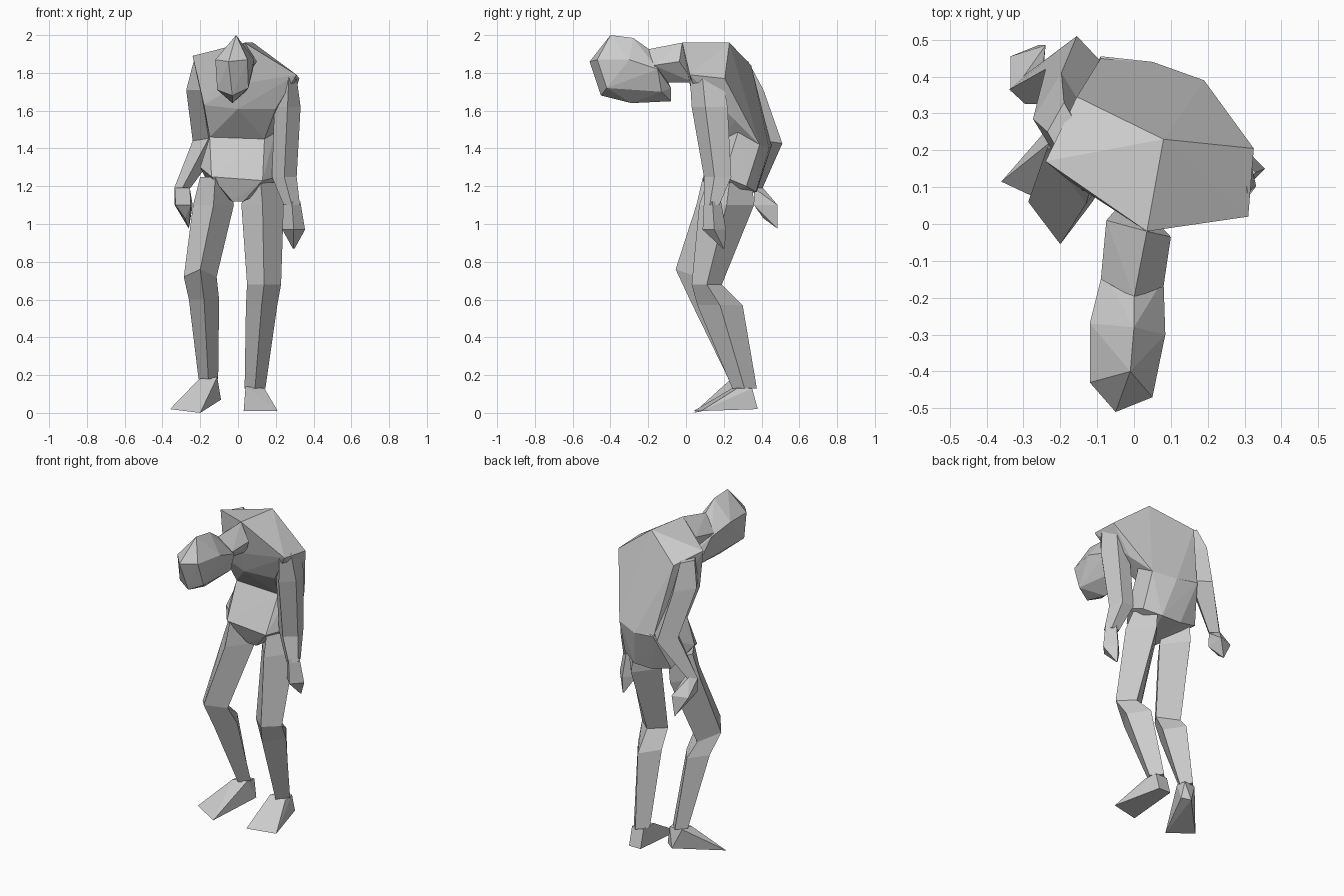
import bpy
import bmesh
from math import sin, cos, tau

default_cube = bpy.data.objects.get("Cube")
if default_cube:
    bpy.data.objects.remove(default_cube, do_unlink=True)

# One plain clay colour for the whole figure
clay = bpy.data.materials.new("plain_grey")
clay.use_nodes = True
grey = (0.6, 0.6, 0.6, 1)
clay.diffuse_color = grey
clay.node_tree.nodes["Principled BSDF"].inputs["Base Color"].default_value = grey


def finish(name, mesh_builder):
    """Turn a bmesh into a flat shaded, coloured object."""
    bmesh.ops.recalc_face_normals(mesh_builder, faces=mesh_builder.faces)
    mesh = bpy.data.meshes.new(name)
    mesh_builder.to_mesh(mesh)
    mesh_builder.free()
    mesh.materials.append(clay)
    part = bpy.data.objects.new(name, mesh)
    bpy.context.collection.objects.link(part)
    return part


def faceted(name, corners):
    """Angular solid wrapped tightly around a few corner points."""
    builder = bmesh.new()
    for corner in corners:
        builder.verts.new(corner)
    hull = bmesh.ops.convex_hull(builder, input=builder.verts)
    leftovers = {item for key in ("geom_interior", "geom_unused")
                 for item in hull[key] if isinstance(item, bmesh.types.BMVert)}
    bmesh.ops.delete(builder, geom=list(leftovers), context='VERTS')
    return finish(name, builder)


def section(x, y, z, half_width, half_depth, slope=0):
    """Cross-section of a limb, with an optional front-to-back tilt."""
    return dict(x=x, y=y, z=z, w=half_width, d=half_depth, slope=slope)


def limb(name, sections, sides=4):
    """Loft a low-poly limb through its cross-sections, top to bottom."""
    builder = bmesh.new()
    rings = []
    for s in sections:
        ring = []
        for i in range(sides):
            angle = tau * i / sides
            back = -s["d"] * cos(angle)
            position = (s["x"] + s["w"] * sin(angle), s["y"] + back, s["z"] + s["slope"] * back)
            ring.append(builder.verts.new(position))
        rings.append(ring)
    for upper, lower in zip(rings, rings[1:]):
        for i in range(sides):
            j = (i + 1) % sides
            builder.faces.new((upper[i], upper[j], lower[j], lower[i]))
    builder.faces.new(rings[0])
    builder.faces.new(rings[-1])
    return finish(name, builder)


# Head hanging forward: crown in front, face turned down
faceted("head", [
    (-.01, -.4, 2), (0, -.28, 1.985), (0, -.195, 1.925),
    (-.12, -.43, 1.87), (-.05, -.51, 1.86), (.05, -.47, 1.87),
    (.085, -.3, 1.87), (-.12, -.27, 1.87),
    (.08, -.15, 1.82), (-.085, -.13, 1.82),
    (-.11, -.42, 1.71), (-.03, -.45, 1.68), (.055, -.42, 1.72),
    (-.03, -.29, 1.64), (-.03, -.08, 1.65), (.04, -.13, 1.7), (0, -.08, 1.72),
])

# Neck, running level from the back of the skull into the shoulders
faceted("neck", [
    (0, -.2, 1.925), (.08, -.17, 1.84), (-.09, -.15, 1.84), (0, -.1, 1.75),
    (.035, -.02, 1.96), (.1, -.035, 1.86), (-.075, .01, 1.87),
    (.03, .04, 1.75), (-.04, .05, 1.76),
])

# Hunched rib cage with one shoulder dropped
faceted("chest", [
    (.035, -.02, 1.96), (.08, .23, 1.96),
    (-.24, .17, 1.89), (-.155, .345, 1.84),
    (.31, .02, 1.79), (.325, .205, 1.77),
    (0, .02, 1.74), (0, .06, 1.61),
    (-.18, .12, 1.63), (.2, .08, 1.61), (.25, .26, 1.55),
    (-.15, .2, 1.46), (.14, .2, 1.45),
    (-.09, .45, 1.42), (.05, .44, 1.4), (.19, .39, 1.42),
])

# Belly, lower back and hips
faceted("abdomen", [
    (-.15, .2, 1.46), (.14, .2, 1.45), (.2, .28, 1.5),
    (-.14, .09, 1.25), (.13, .09, 1.23),
    (-.03, .14, 1.12), (.03, .14, 1.12),
    (-.2, .2, 1.3), (.21, .2, 1.25),
    (-.09, .455, 1.42), (.05, .44, 1.4), (.19, .39, 1.42),
    (-.15, .36, 1.2), (-.03, .375, 1.17), (.1, .37, 1.17), (.2, .32, 1.2),
])

# Arms: the left hangs straight, the right is drawn back at the elbow
limb("left_arm", [
    section(.27, .115, 1.79, .04, .095),
    section(.262, .135, 1.62, .073, .105),
    section(.245, .175, 1.25, .069, .08),
    section(.285, .14, 1.1, .045, .045),
], sides=5)
limb("right_arm", [
    section(-.19, .25, 1.86, .045, .08),
    section(-.197, .285, 1.71, .077, .125),
    section(-.155, .42, 1.44, .085, .09, -.15),
    section(-.295, .365, 1.19, .043, .04),
])

# Hands: tapering mitts
limb("left_hand", [
    section(.285, .14, 1.12, .045, .045),
    section(.295, .15, .97, .06, .062),
    section(.295, .2, .87, .005, .005),
])
faceted("right_hand", [
    (-.335, .36, 1.19), (-.255, .36, 1.19), (-.3, .4, 1.2),
    (-.335, .455, 1.1), (-.24, .485, 1.1), (-.33, .36, 1.1),
    (-.25, .36, 1.1), (-.28, .41, 1.03), (-.26, .485, .975),
])

# Legs: sagging knees with angular calves behind
limb("left_leg", [
    section(.12, .23, 1.22, .08, .12),
    section(.13, .215, 1.1, .112, .145),
    section(.138, .11, .68, .09, .08),
    section(.125, .18, .57, .083, .12),
    section(.09, .31, .13, .055, .065),
])
limb("right_leg", [
    section(-.12, .22, 1.25, .08, .13),
    section(-.13, .2, 1.1, .108, .145),
    section(-.2, .06, .72, .087, .115, -.35),
    section(-.18, .135, .6, .08, .115),
    section(-.157, .28, .18, .052, .055),
])

# Feet: wedges from ankle to toes, the right one turned outward
faceted("left_foot", [
    (.04, .26, .14), (.14, .27, .13), (.13, .35, .13), (.05, .35, .13),
    (.03, .04, .01), (.21, .08, .01), (.13, .38, .02), (.05, .38, .02),
])
faceted("right_foot", [
    (-.205, .24, .18), (-.11, .25, .19), (-.11, .32, .18), (-.19, .31, .18),
    (-.36, .115, .02), (-.2, .04, 0), (-.09, .31, .07), (-.14, .34, .06),
])
